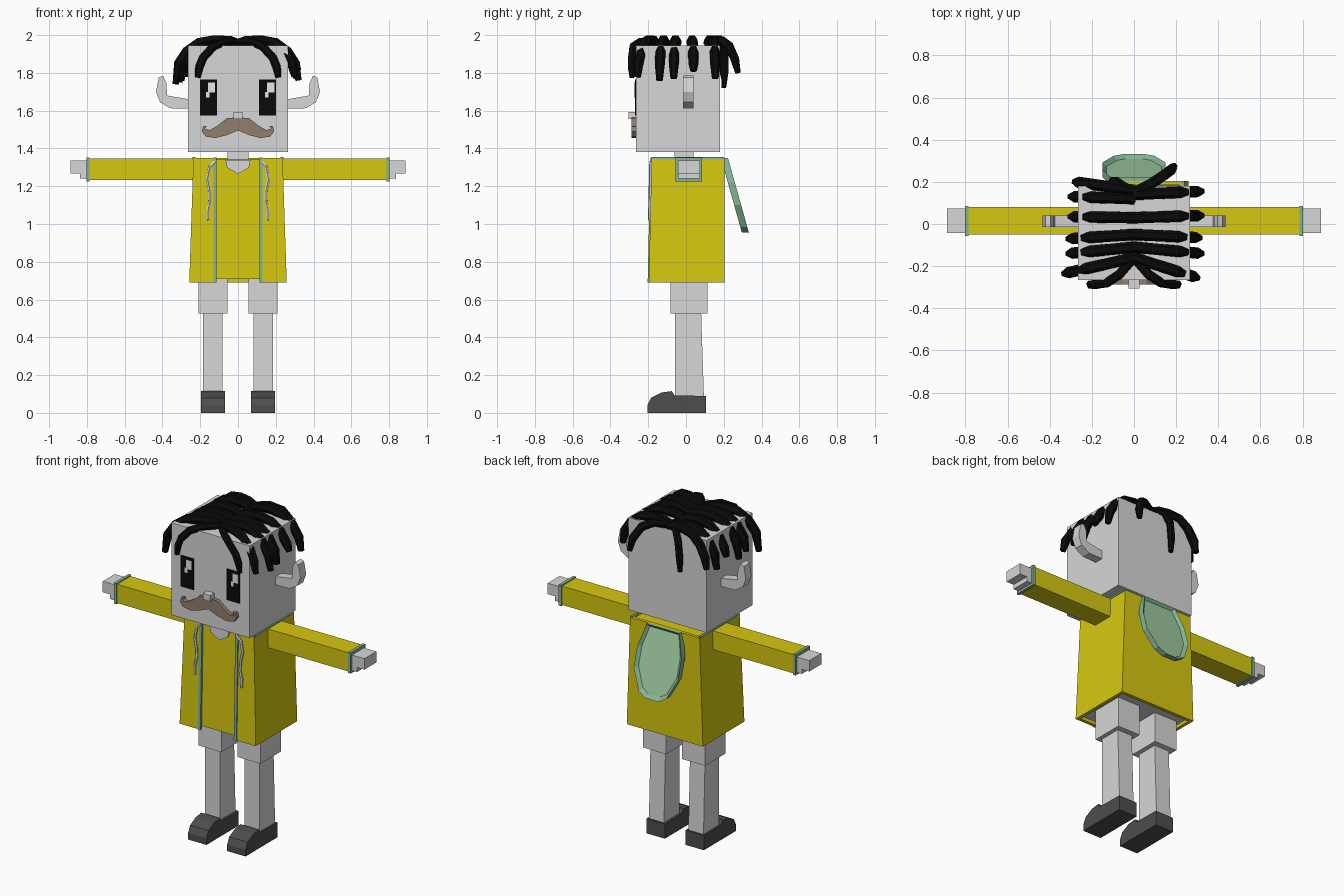
import bpy, bmesh
from mathutils import Vector

old = bpy.data.objects.get("Cube")
if old:
    bpy.data.objects.remove(old)


def material(name, r, g, b):
    m = bpy.data.materials.new(name)
    m.use_nodes = True
    m.diffuse_color = (r, g, b, 1)
    m.node_tree.nodes["Principled BSDF"].inputs["Base Color"].default_value = (r, g, b, 1)
    return m


GREY = material("pale grey", .68, .68, .68)
YELLOW = material("coat yellow", .68, .58, .005)
GREEN = material("trim green", .23, .45, .29)
MINT = material("hood lining green", .35, .6, .36)
BROWN = material("moustache brown", .29, .21, .155)
SHOE = material("shoe grey", .075, .075, .075)
BLACK = material("black", .003, .003, .003)
WHITE = material("white", .95, .95, .95)


def finish(bm, name, *mats):
    bmesh.ops.recalc_face_normals(bm, faces=bm.faces)
    mesh = bpy.data.meshes.new(name)
    bm.to_mesh(mesh)
    bm.free()
    for m in mats:
        mesh.materials.append(m)
    ob = bpy.data.objects.new(name, mesh)
    bpy.context.collection.objects.link(ob)
    return ob


def prism_bm(pts, a, b, axis):
    """Extrude a 2D outline from a to b along an axis."""
    place = {"x": lambda u, v, d: (d, u, v),
             "y": lambda u, v, d: (u, d, v),
             "z": lambda u, v, d: (u, v, d)}[axis]
    bm = bmesh.new()
    lo = [bm.verts.new(place(u, v, a)) for u, v in pts]
    hi = [bm.verts.new(place(u, v, b)) for u, v in pts]
    bm.faces.new(lo)
    bm.faces.new(hi)
    for i in range(len(pts)):
        j = (i + 1) % len(pts)
        bm.faces.new((lo[i], lo[j], hi[j], hi[i]))
    return bm


def prism(name, pts, a, b, axis, mat):
    return finish(prism_bm(pts, a, b, axis), name, mat)


def box(name, x, y, z, mat, top=1.0):
    """Box from ranges; the top end can be scaled about its centre."""
    ob = prism(name, [(x[0], y[0]), (x[1], y[0]), (x[1], y[1]), (x[0], y[1])], *z, "z", mat)
    cx, cy = sum(x) / 2, sum(y) / 2
    for v in ob.data.vertices:
        if v.co.z > max(z) - .001:
            v.co.x = cx + (v.co.x - cx) * top
            v.co.y = cy + (v.co.y - cy) * top
    return ob


def span(s, a, b):
    return tuple(sorted((s * a, s * b)))


def tube(name, pts, radius, mat, tip=1.0):
    cu = bpy.data.curves.new(name, "CURVE")
    cu.dimensions = "3D"
    cu.bevel_depth = radius
    cu.bevel_resolution = 1
    cu.use_fill_caps = True
    sp = cu.splines.new("POLY")
    sp.points.add(len(pts) - 1)
    for p, co in zip(sp.points, pts):
        p.co = (*co, 1)
    sp.points[-1].radius = tip
    sp.use_smooth = False
    cu.materials.append(mat)
    ob = bpy.data.objects.new(name, cu)
    bpy.context.collection.objects.link(ob)


# Head, neck and nose
box("head", (-.265, .265), (-.265, .18), (1.38, 1.945), GREY)
box("neck", (-.055, .055), (-.06, .04), (1.3, 1.38), GREY)
box("nose", (-.025, .025), (-.305, -.26), (1.555, 1.592), GREY)

# Moustache
half = [(.06, 1.56), (.11, 1.52), (.15, 1.497), (.175, 1.505), (.165, 1.52),
        (.185, 1.517), (.192, 1.49), (.17, 1.463), (.12, 1.455), (.06, 1.47)]
outline = [(0, 1.565)] + half + [(0, 1.495)] + [(-x, z) for x, z in reversed(half)]
prism("moustache", outline, -.288, -.262, "y", BROWN)

# Torso: inner shirt, with an open coat wrapped round it
shirt = box("shirt", (-.245, .245), (-.185, .195), (.71, 1.345), YELLOW, .93)
shirt.data.materials.append(GREY)
for f in shirt.data.polygons:
    if f.normal.z < -.9:
        f.material_index = 1
right = [(.12, -.197), (.258, -.197), (.258, .205)]
inner = [(.238, .185), (.238, -.177), (.12, -.177)]
loop = right + [(-x, y) for x, y in reversed(right)]
loop += [(-x, y) for x, y in reversed(inner)] + inner
coat = prism("coat", loop, .69, 1.35, "z", YELLOW)
for v in coat.data.vertices:
    if v.co.z > 1:
        if abs(v.co.x) > .2:
            v.co.x *= .915
        if v.co.y < 0:
            v.co.y += .015
prism("neckline", [(-.067, 1.34), (.067, 1.34), (.058, 1.298), (0, 1.265), (-.058, 1.298)],
      -.182, -.17, "y", GREY)

# Hood: tilted shield with a sunken lining
side = [(.11, 1.35), (.15, 1.22), (.15, 1.1), (.095, .985), (.045, .955)]
bm = prism_bm(side + [(-x, z) for x, z in reversed(side)], .185, .222, "y")
bm.normal_update()
bmesh.ops.recalc_face_normals(bm, faces=bm.faces)
lining = [f for f in bm.faces if f.normal.y > .9]
bmesh.ops.inset_region(bm, faces=lining, thickness=.02, depth=-.018)
for f in lining:
    f.material_index = 1
for v in bm.verts:
    v.co.y += (1.35 - v.co.z) * .28
finish(bm, "hood", GREEN, MINT)

ear = [(.26, 1.66), (.375, 1.68), (.38, 1.75), (.397, 1.785), (.42, 1.775),
       (.434, 1.70), (.413, 1.645), (.36, 1.613), (.26, 1.61)]
shoe = [(.105, 0), (.105, .09), (-.06, .092), (-.075, .115), (-.13, .108),
        (-.185, .08), (-.205, .04), (-.205, 0)]
strip = [(-.203, .69), (-.19, .69), (-.175, 1.352), (-.188, 1.352)]
cord = [(.12, 1.33), (.15, 1.3), (.162, 1.24), (.15, 1.18), (.147, 1.12), (.16, 1.07), (.158, 1.02)]

for s, tag in ((1, "left"), (-1, "right")):
    # Eye with highlights
    box(tag + "_eye", span(s, .112, .2), (-.271, -.263), (1.575, 1.765), BLACK)
    cx = .157 * s + .017
    box(tag + "_eye_shine", (cx - .02, cx + .018), (-.274, -.266), (1.695, 1.75), WHITE)
    box(tag + "_eye_glint", (cx - .03, cx - .012), (-.274, -.266), (1.67, 1.70), WHITE)
    prism(tag + "_ear", [(s * x, z) for x, z in ear], -.015, .04, "y", GREY)

    # Sleeve, cuff and hand
    box(tag + "_sleeve", span(s, .21, .79), (-.05, .08), (1.232, 1.347), YELLOW)
    box(tag + "_cuff", span(s, .785, .803), (-.056, .086), (1.226, 1.353), GREEN)
    box(tag + "_hand", span(s, .79, .887), (-.043, .073), (1.268, 1.335), GREY)
    box(tag + "_thumb", span(s, .79, .837), (-.043, .073), (1.24, 1.27), GREY)

    # Coat edging and draw cord
    prism(tag + "_edging", strip, s * .113, s * .131, "x", GREEN)
    box(tag + "_collar_trim", span(s, .226, .24), (-.18, .2), (1.344, 1.354), GREEN)
    tube(tag + "_cord", [(s * x, -.2 + (z - .69) * .023, z) for x, z in cord], .009, GREY)

    # Shorts, leg and shoe
    box(tag + "_shorts", span(s, .055, .21), (-.082, .115), (.525, .73), GREY)
    leg = box(tag + "_leg", span(s, .083, .185), (-.057, .08), (.08, .54), GREY)
    for v in leg.data.vertices:
        if v.co.z < .3 and v.co.y > 0:
            v.co.y += .015
    prism(tag + "_shoe", shoe, s * .07, s * .195, "x", SHOE)


# Hair: locks fall sideways from a centre parting
def lock(name, s, y0, x1, y1, end):
    drape = [(0, 1.955), (.15, 1.972), (.38, 1.975), (.62, 1.962), (.82, 1.915), (.95, 1.85), (1, end)]
    tube(name, [(s * x1 * t, y0 + (y1 - y0) * t, z) for t, z in drape], .027, BLACK, .65)


left_locks = [(.14, .32, .155, 1.77), (.03, .32, .04, 1.81), (-.05, .31, -.065, 1.77),
              (-.11, .32, -.14, 1.76), (-.16, .30, -.255, 1.78)]
right_locks = [(.16, .28, .20, 1.78), (.12, .30, .13, 1.76), (.03, .30, .035, 1.80),
               (-.05, .31, -.07, 1.75), (-.11, .31, -.14, 1.77), (-.16, .33, -.235, 1.74)]
for s, tag, locks in ((1, "left", left_locks), (-1, "right", right_locks)):
    for i, args in enumerate(locks):
        lock(f"{tag}_hair_lock_{i + 1}", s, *args)
    # Fringe lock across the forehead
    fringe = [(.01, -.17, 1.96), (.07, -.24, 1.965), (.13, -.28, 1.94),
              (.185, -.288, 1.88), (.205, -.288, 1.83), (.213, -.285, 1.775)]
    tube(tag + "_fringe", [(s * x, y, z) for x, y, z in fringe], .022, BLACK, .65)

# Locks falling behind the head
tube("back_hair_lock", [(0, .15, 1.96), (-.06, .185, 1.96), (-.09, .205, 1.9),
                        (-.1, .205, 1.8), (-.1, .2, 1.72)], .022, BLACK, .65)
tube("back_side_lock", [(0, .15, 1.96), (.08, .19, 1.97), (.14, .23, 1.94),
                        (.18, .26, 1.87), (.19, .275, 1.8)], .025, BLACK, .65)
